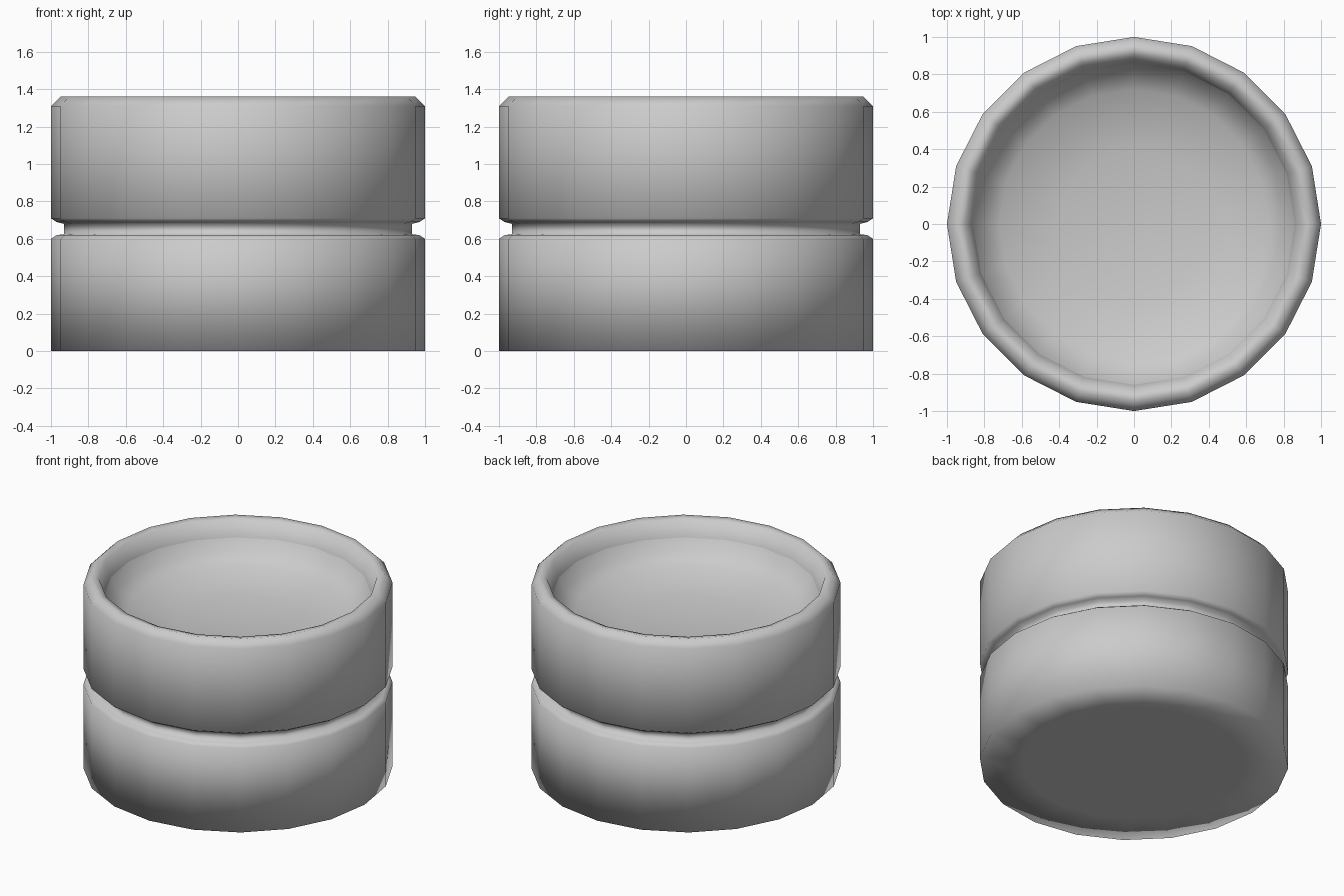
import bpy, bmesh, math

if "Cube" in bpy.data.objects:
    bpy.data.objects.remove(bpy.data.objects["Cube"])

SIDES = 20


def lathe(name, profile):
    """Revolve (radius, z) points around z; a zero radius makes a pole."""
    bm = bmesh.new()
    rings = []
    for r, z in profile:
        if r == 0:
            rings.append([bm.verts.new((0, 0, z))] * SIDES)
        else:
            rings.append([bm.verts.new((r * math.cos(2 * math.pi * i / SIDES),
                                        r * math.sin(2 * math.pi * i / SIDES), z))
                          for i in range(SIDES)])
    for a, b in zip(rings, rings[1:]):
        for i in range(SIDES):
            j = (i + 1) % SIDES
            quad = [a[i], a[j], b[j], b[i]]
            f = bm.faces.new(list(dict.fromkeys(quad)))
            f.smooth = True
    mesh = bpy.data.meshes.new(name)
    bm.to_mesh(mesh)
    bm.free()
    obj = bpy.data.objects.new(name, mesh)
    bpy.context.collection.objects.link(obj)
    return obj


# Outer shell: flat base, lower wall, groove, upper wall, rounded rim and lip
lathe("container_shell", [
    (0, 0), (0.72, 0), (1, 0),
    (1, 0.60), (0.97, 0.62), (0.93, 0.625),
    (0.93, 0.68), (0.97, 0.69), (1, 0.71),
    (1, 1.31), (0.95, 1.36), (0.90, 1.35), (0.86, 1.24),
])

# Recessed concave top surface inside the lip, with its own crisp edge;
# profile runs outside to centre so the normals face up
lathe("recessed_dish", [
    (0.86, 1.24), (0.81, 1.16), (0.72, 1.10), (0.40, 1.04), (0, 1.02),
])
